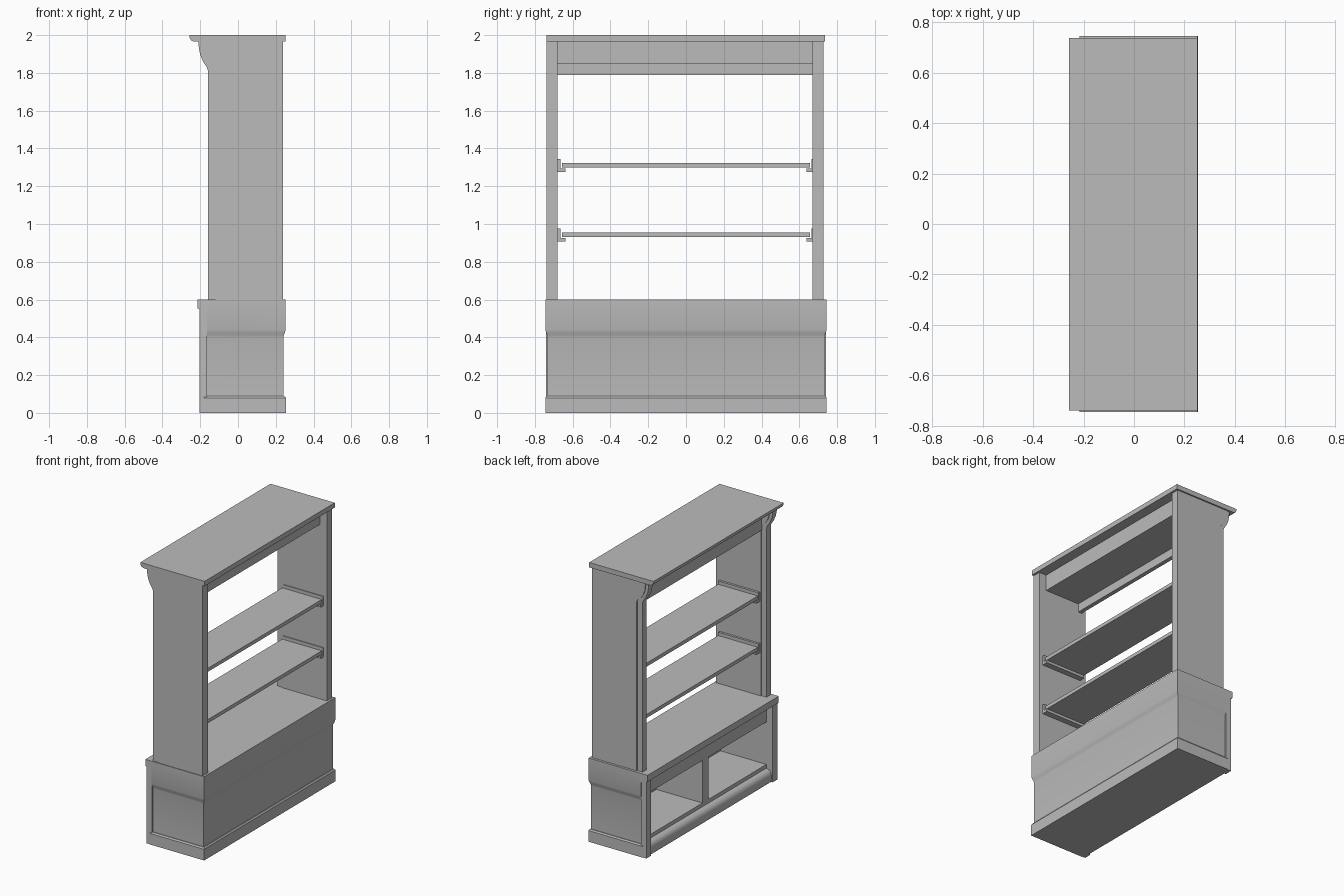
import bpy, bmesh

cube = bpy.data.objects.get("Cube")
if cube:
    bpy.data.objects.remove(cube, do_unlink=True)

grey = bpy.data.materials.new("plain_grey")
grey.use_nodes = True
GREY = (0.5, 0.5, 0.5, 1)
grey.diffuse_color = GREY
grey.node_tree.nodes["Principled BSDF"].inputs["Base Color"].default_value = GREY


def finish(name, bm, smooth=False):
    bmesh.ops.recalc_face_normals(bm, faces=bm.faces)
    mesh = bpy.data.meshes.new(name)
    bm.to_mesh(mesh)
    bm.free()
    mesh.materials.append(grey)
    obj = bpy.data.objects.new(name, mesh)
    bpy.context.collection.objects.link(obj)
    if smooth:
        bpy.ops.object.select_all(action='DESELECT')
        obj.select_set(True)
        bpy.context.view_layer.objects.active = obj
        bpy.ops.object.shade_smooth_by_angle(angle=0.6)
    return obj


def loft(name, rings, smooth=False):
    """Skin closed rings of points and cap both ends."""
    bm = bmesh.new()
    loops = [[bm.verts.new(p) for p in ring] for ring in rings]
    n = len(loops[0])
    for a, b in zip(loops, loops[1:]):
        for i in range(n):
            j = (i + 1) % n
            bm.faces.new((a[i], a[j], b[j], b[i]))
    bm.faces.new(loops[0])
    bm.faces.new(loops[-1])
    return finish(name, bm, smooth)


def extrude_y(name, profile, y0, y1, smooth=False):
    return loft(name, [[(x, y, z) for x, z in profile] for y in (y0, y1)], smooth)


def box(name, x0, x1, y0, y1, z0, z1):
    return extrude_y(name, [(x0, z0), (x1, z0), (x1, z1), (x0, z1)], y0, y1)


# Base carcass: U-shaped shell with plinth, slim middle and flared upper band
def u_ring(z, out, front):
    back, side = 0.24 + out, 0.732 + out
    return [(front, -side, z), (back, -side, z), (back, side, z), (front, side, z),
            (front, 0.69, z), (0.21, 0.69, z), (0.21, -0.69, z), (front, -0.69, z)]


loft("base_plinth", [u_ring(0, 0.013, -0.18), u_ring(0.08, 0.013, -0.18),
                     u_ring(0.09, 0.006, -0.18)])
wall = [(0.085, 0), (0.40, 0), (0.41, 0.002), (0.425, 0.008), (0.44, 0.012), (0.6, 0.012)]
loft("base_walls", [u_ring(z, out, -0.165) for z, out in wall], True)

# Base top, floor and front lip
box("base_top", -0.165, 0.23, -0.72, 0.72, 0.57, 0.6)
box("cabinet_floor", -0.155, 0.23, -0.72, 0.72, 0, 0.115)
extrude_y("base_front_lip", [(-0.215, 0.6), (-0.215, 0.553), (-0.165, 0.537), (-0.15, 0.537),
                             (-0.15, 0.6)], -0.744, 0.744)

# Base front frame: stiles, rails, divider and rounded foot moulding
for side, s in (("right", -1), ("left", 1)):
    lo, hi = sorted((0.69 * s, 0.742 * s))
    box(side + "_base_stile", -0.205, -0.163, lo, hi, 0, 0.552)
box("base_upper_rail", -0.155, -0.125, -0.7, 0.7, 0.42, 0.57)
box("base_divider", -0.155, 0.215, -0.035, 0.035, 0.1, 0.57)
extrude_y("foot_moulding", [(-0.15, 0), (-0.193, 0), (-0.195, 0.05), (-0.188, 0.07),
                            (-0.175, 0.082), (-0.15, 0.09)], -0.7, 0.7, True)

# Upper sides: panels with curved corbel pilasters on their front edge
curve_out = [(-0.16, 0.6), (-0.16, 1.815), (-0.165, 1.83), (-0.185, 1.86),
             (-0.2, 1.895), (-0.207, 1.93), (-0.21, 1.965)]
curve_in = [(-0.118, 0.6), (-0.118, 1.815), (-0.125, 1.83), (-0.152, 1.85),
            (-0.172, 1.88), (-0.184, 1.92), (-0.187, 1.965)]
for side, y0, y1 in (("right", -0.739, -0.68), ("left", 0.67, 0.727)):
    extrude_y(side + "_side_panel", curve_in + [(0.237, 1.965), (0.237, 0.6)], y0, y1, True)
    extrude_y(side + "_pilaster", curve_out + curve_in[::-1], y0 + 0.006, y1 - 0.006, True)

# Crown slab, with a small rounded front nose, and the boxed head beneath it
extrude_y("crown_slab", [(-0.258, 2), (0.252, 2), (0.252, 1.965), (-0.232, 1.965),
                         (-0.248, 1.972), (-0.256, 1.985)], -0.739, 0.737)
box("head_box", -0.1, 0.18, -0.685, 0.675, 1.85, 1.967)
box("head_front_rail", -0.125, -0.095, -0.685, 0.675, 1.79, 1.967)

# Shelves resting on L-shaped brackets
for level, z in (("lower", 0.93), ("upper", 1.298)):
    box(level + "_shelf", -0.11, 0.205, -0.657, 0.657, z, z + 0.026)
    for side, s in (("right", -1), ("left", 1)):
        ell = [(0.683, -0.022), (0.638, -0.022), (0.638, -0.003), (0.664, -0.003),
               (0.664, 0.046), (0.683, 0.046)]
        loft(f"{level}_{side}_bracket",
             [[(x, s * y, z + dz) for y, dz in ell] for x in (-0.11, 0.21)])
